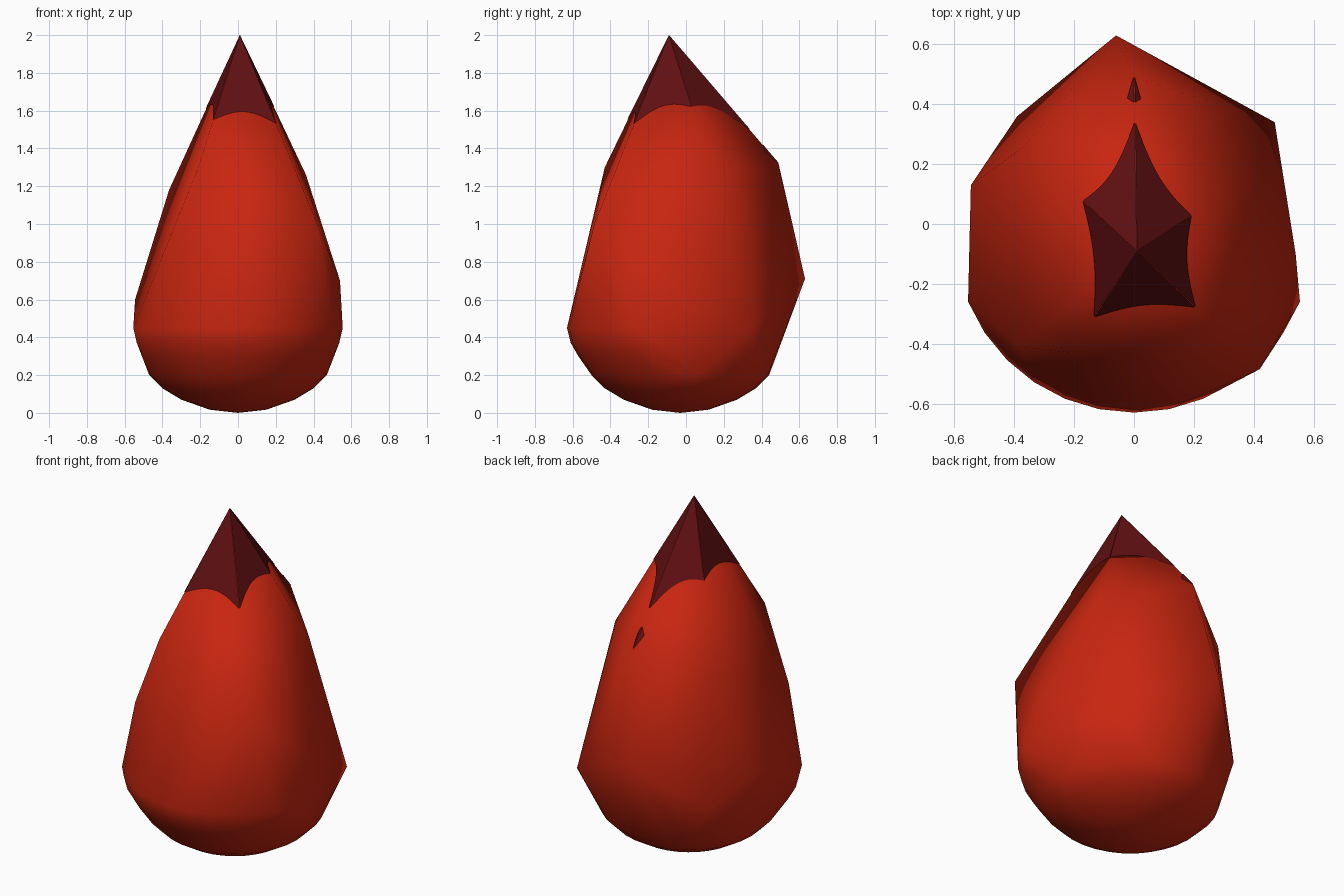
import bpy, bmesh, math
from mathutils import Vector

if "Cube" in bpy.data.objects:
    bpy.data.objects.remove(bpy.data.objects["Cube"])


def material(name, rgb):
    m = bpy.data.materials.new(name)
    m.diffuse_color = (*rgb, 1)
    m.use_nodes = True
    m.node_tree.nodes["Principled BSDF"].inputs["Base Color"].default_value = m.diffuse_color
    return m


def make(name, bm, mat):
    me = bpy.data.meshes.new(name)
    bm.to_mesh(me)
    bm.free()
    ob = bpy.data.objects.new(name, me)
    bpy.context.collection.objects.link(ob)
    me.materials.append(mat)
    return ob


red = material("bright red", (0.58, 0.019, 0.005))
maroon = material("dark maroon", (0.12, 0.005, 0.006))

apex = Vector((0.01, -0.09, 2.0))
# shoulder corners below the point, counter-clockwise from front right
shoulders = [Vector(p) for p in ((0.42, -0.485, 1.0), (0.36, 0.14, 1.26), (0, 0.49, 1.32),
                                 (-0.365, 0.26, 1.18), (-0.21, -0.43, 1.3))]
# widest corners on the sides and back
belly = [(-0.38, -0.41, 0.88), (0.54, -0.1, 0.7), (0.47, 0.34, 0.44), (-0.06, 0.63, 0.71),
         (-0.39, 0.36, 0.43), (-0.545, 0.13, 0.6)]
# rounded bowl: full circle low down, only the front half rises to the rim
bowl = [(0.15, 0.017), (0.3, 0.07), (0.4, 0.13), (0.47, 0.2), (0.54, 0.3), (0.58, 0.37), (0.6, 0.45)]

# body: hull of all the corners, smoothly shaded
bm = bmesh.new()
for p in [apex, (0, -0.03, 0), *shoulders, *belly]:
    bm.verts.new(p)
for r, z in bowl:
    for i in range(32):
        a = 2 * math.pi * i / 32
        if z < 0.21 or math.sin(a) < -0.37:
            bm.verts.new((r * math.cos(a), -0.03 + r * math.sin(a), z))
res = bmesh.ops.convex_hull(bm, input=bm.verts[:])
loose = [v for v in bm.verts if not v.link_faces]
bmesh.ops.delete(bm, geom=loose, context='VERTS')
bmesh.ops.recalc_face_normals(bm, faces=bm.faces[:])
for f in bm.faces:
    f.smooth = True
make("drop_body", bm, red)

# dark tip: thin facets over the point, each with an arched lower edge
LIFT = 0.003
low = [1.53, 1.62, 1.50, 1.61, 1.55]
slopes = [(s - apex) / (apex.z - s.z) for s in shoulders]
bm = bmesh.new()
N = 14
for i in range(5):
    j = (i + 1) % 5
    a = slopes[i] * (2 - low[i])
    b = slopes[j] * (2 - low[j])
    n = a.cross(b).normalized()
    off = n * LIFT
    pts = []
    for k in range(N + 1):
        t = k / N
        p = a.lerp(b, t) * (1 - 0.36 * t * (1 - t) * 1.3)
        pts.append(bm.verts.new(apex + p + off))
    top = bm.verts.new(apex + off * 0.2)
    for k in range(N):
        bm.faces.new((top, pts[k], pts[k + 1]))

# small dark sliver further down the back ridge
d = slopes[2]
for k, sgn in ((1, 1), (3, -1)):
    side = (slopes[k] - d).normalized()
    n = d.cross(slopes[k]).normalized() * sgn * -1
    if n.y < 0:
        n = -n
    vs = [apex + d * 0.58, apex + d * 0.62 + side * 0.03, apex + d * 0.68]
    f = bm.faces.new([bm.verts.new(v + n * LIFT) for v in vs])
    f.normal_update()
    if f.normal.dot(n) < 0:
        f.normal_flip()
make("dark_tip", bm, maroon)
